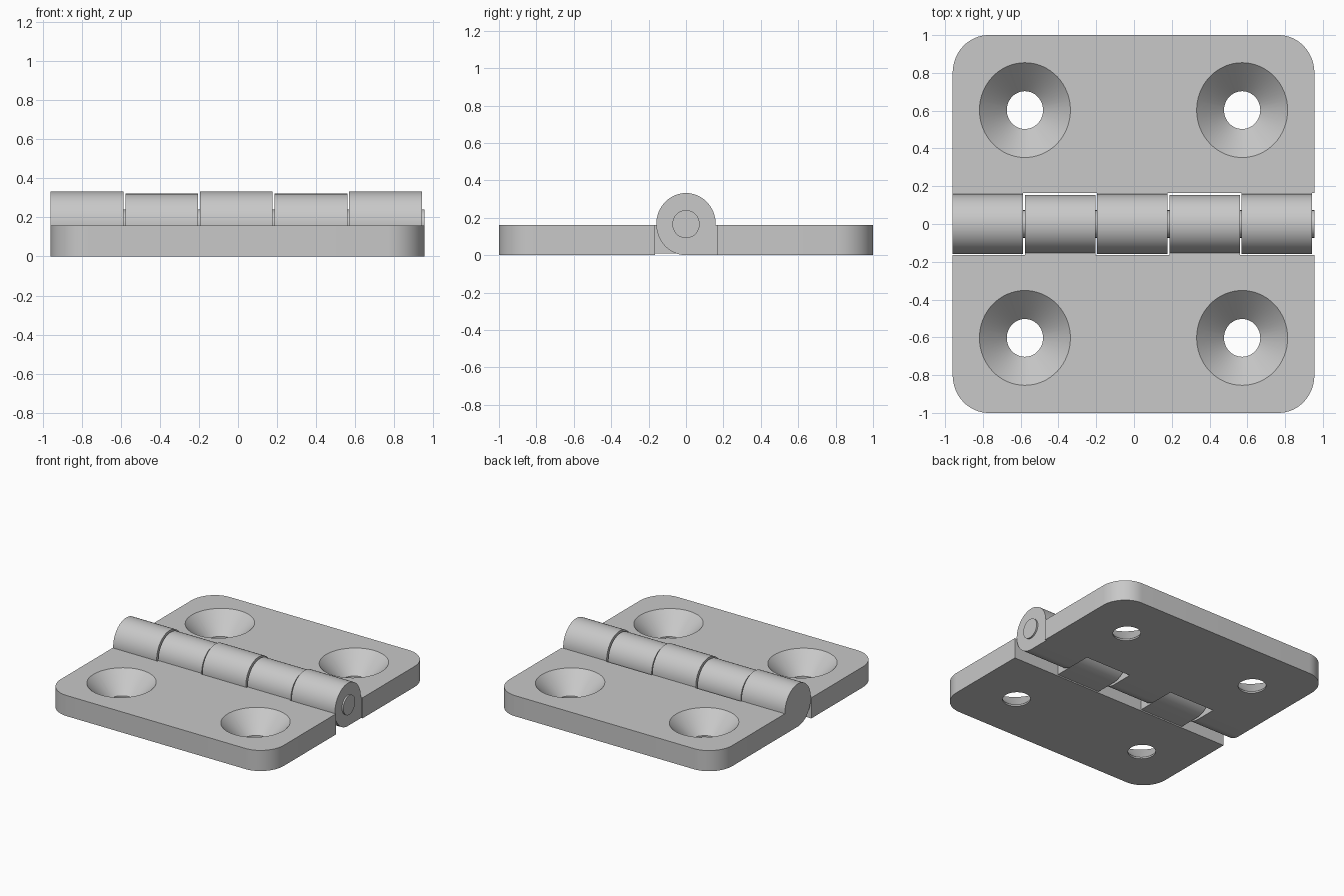
import bpy, bmesh, math
from mathutils import Vector

cube = bpy.data.objects.get("Cube")
if cube:
    bpy.data.objects.remove(cube, do_unlink=True)

LEFT_X, RIGHT_X = -0.96, 0.955      # leaf extent along the hinge axis
MID_X = (LEFT_X + RIGHT_X) / 2
THICK = 0.16                        # leaf thickness
EDGE = 0.165                        # inner edge of each leaf
AXIS_Z = 0.166                      # height of the pin

steel = bpy.data.materials.new("grey_steel")
steel.use_nodes = True
grey = (0.58, 0.58, 0.58, 1)
steel.diffuse_color = grey
steel.node_tree.nodes["Principled BSDF"].inputs["Base Color"].default_value = grey


def arc(cx, cy, rx, ry, start, end, steps):
    """Points on an elliptical arc, angles in degrees."""
    angles = [math.radians(start + (end - start) * i / steps) for i in range(steps + 1)]
    return [(cx + rx * math.cos(a), cy + ry * math.sin(a)) for a in angles]


def loft(name, rings):
    """Closed solid through rings of 3D points."""
    bm = bmesh.new()
    loops = [[bm.verts.new(p) for p in ring] for ring in rings]
    n = len(loops[0])
    for low, high in zip(loops, loops[1:]):
        for i in range(n):
            j = (i + 1) % n
            bm.faces.new((low[i], low[j], high[j], high[i]))
    bm.faces.new(loops[0])
    bm.faces.new(loops[-1])
    bmesh.ops.recalc_face_normals(bm, faces=bm.faces)
    mesh = bpy.data.meshes.new(name)
    bm.to_mesh(mesh)
    bm.free()
    mesh.materials.append(steel)
    obj = bpy.data.objects.new(name, mesh)
    bpy.context.collection.objects.link(obj)
    return obj


def activate(obj):
    bpy.ops.object.select_all(action='DESELECT')
    obj.select_set(True)
    bpy.context.view_layer.objects.active = obj


def smooth(obj):
    activate(obj)
    bpy.ops.object.shade_smooth_by_angle(angle=math.radians(30))


def cut(obj, cutter):
    cutter.hide_render = True
    mod = obj.modifiers.new("screw_hole", 'BOOLEAN')
    mod.operation = 'DIFFERENCE'
    mod.solver = 'EXACT'
    mod.object = cutter
    activate(obj)
    bpy.ops.object.modifier_apply(modifier=mod.name)
    bpy.data.objects.remove(cutter, do_unlink=True)


def make_leaf(name, side):
    # Plate with two rounded outer corners
    rx, ry = 0.19, 0.2
    outline = [(LEFT_X, EDGE), (RIGHT_X, EDGE)]
    outline += arc(RIGHT_X - rx, 1 - ry, rx, ry, 0, 90, 16)
    outline += arc(LEFT_X + rx, 1 - ry, rx, ry, 90, 180, 16)
    leaf = loft(name, [[(x, side * y, z) for x, y in outline] for z in (0, THICK)])
    # Countersunk screw holes: short bore, then a cone opening upward
    levels = ((-0.05, 0.1), (0.012, 0.1), (THICK, 0.251), (THICK + 0.05, 0.251))
    for direction in (-1, 1):
        cx = MID_X + direction * 0.575
        rings = [[(x, y, z) for x, y in arc(cx, side * 0.603, r * 0.96, r, 0, 354.375, 63)]
                 for z, r in levels]
        cut(leaf, loft("hole_cutter", rings))
    smooth(leaf)


def make_knuckle(name, side, x0, x1, ry, rz):
    # Round barrel with a square foot joining its leaf
    profile = arc(0, AXIS_Z, ry, rz, 0, 270, 48)
    foot = AXIS_Z - rz
    profile += [(EDGE, foot), (EDGE, THICK), (ry, THICK)]
    smooth(loft(name, [[(x, side * y, z) for y, z in profile] for x in (x0, x1)]))


make_leaf("back_leaf", 1)
make_leaf("front_leaf", -1)

# Interleaved knuckles, alternating between the back and front leaf
PITCH, LENGTH = 0.3825, 0.373
for i in range(5):
    start = LEFT_X + i * PITCH
    if i % 2 == 0:
        make_knuckle(f"back_knuckle_{i // 2 + 1}", 1, start, start + LENGTH, 0.159, 0.166)
    else:
        make_knuckle(f"front_knuckle_{i // 2 + 1}", -1, start, start + LENGTH, 0.153, 0.156)

# Pin, hidden at one end and slightly proud at the other
circle = arc(0, AXIS_Z, 0.073, 0.075, 0, 352.5, 47)
smooth(loft("hinge_pin", [[(x, y, z) for y, z in circle] for x in (LEFT_X + 0.05, RIGHT_X)]))
